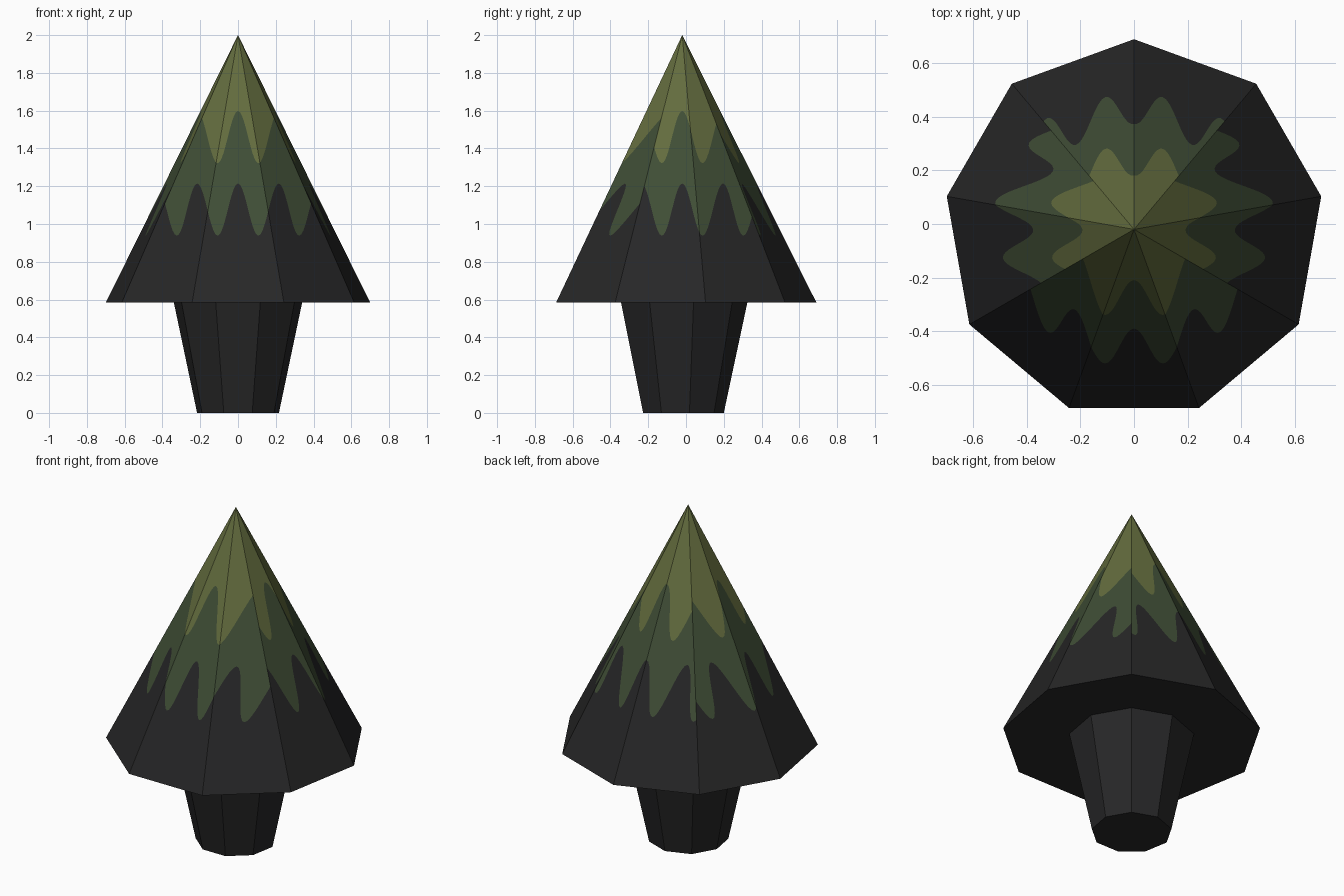
import bpy, bmesh, math
from mathutils import Vector

if "Cube" in bpy.data.objects:
    bpy.data.objects.remove(bpy.data.objects["Cube"])

SIDES, CY = 9, -0.02            # nine-sided tree, axis slightly forward
BASE_Z, TOP_Z = 0.585, 2.0
PERIOD, STEP = 0.216, 0.0108    # zigzag wavelength and strip width


def material(name, rgb):
    m = bpy.data.materials.new(name)
    m.diffuse_color = (*rgb, 1)
    m.use_nodes = True
    m.node_tree.nodes["Principled BSDF"].inputs["Base Color"].default_value = m.diffuse_color
    return m


charcoal = material("charcoal", (0.020, 0.020, 0.0205))
dark_green = material("dark green", (0.050, 0.075, 0.036))
olive_green = material("olive green", (0.125, 0.150, 0.048))


def ring(radius, z):
    return [Vector((radius * math.cos(a), CY + radius * math.sin(a), z))
            for a in (math.pi / 2 + i * math.tau / SIDES for i in range(SIDES))]


def finish(name, bm, mats):
    bmesh.ops.remove_doubles(bm, verts=bm.verts, dist=1e-6)
    me = bpy.data.meshes.new(name)
    bm.to_mesh(me)
    bm.free()
    for m in mats:
        me.materials.append(m)
    ob = bpy.data.objects.new(name, me)
    bpy.context.collection.objects.link(ob)


def add_face(bm, pts, mat=0):
    if len(pts) < 3:
        return
    f = bm.faces.new([bm.verts.new(p) for p in pts])
    f.material_index = mat
    if f.calc_area() < 1e-9:
        bm.faces.remove(f)


def clip(poly, dist):
    """Keep the part of a polygon where the linear function dist is positive."""
    out = []
    for a, b in zip(poly, poly[1:] + poly[:1]):
        da, db = dist(a), dist(b)
        if da >= 0:
            out.append(a)
        if (da > 0 and db < 0) or (da < 0 and db > 0):
            out.append(a.lerp(b, da / (da - db)))
    return out


def wave(u, mid):
    return mid + 0.138 * math.cos(math.tau * u / PERIOD)


# Trunk: tapered prism
bm = bmesh.new()
low, high = ring(0.22, 0), ring(0.345, BASE_Z)
for i in range(SIDES):
    j = (i + 1) % SIDES
    add_face(bm, [low[i], low[j], high[j], high[i]])
add_face(bm, low[::-1])
finish("trunk", bm, [charcoal])

# Foliage: cone whose sides are cut along two wavy colour borders
bm = bmesh.new()
rim, apex = ring(0.71, BASE_Z), Vector((0, CY, TOP_Z))
add_face(bm, rim[::-1])
for i in range(SIDES):
    tri = [rim[i], rim[(i + 1) % SIDES], apex]
    n = (tri[1] - tri[0]).cross(tri[2] - tri[0])
    # the wave runs along x or y, depending on which way the side faces
    if abs(n.x) > abs(n.y):
        along = lambda p: p.y - CY
    else:
        along = lambda p: p.x
    us = [along(p) for p in tri]
    for k in range(math.floor(min(us) / STEP), math.ceil(max(us) / STEP)):
        u0, u1 = k * STEP, (k + 1) * STEP
        strip = clip(clip(tri, lambda p: along(p) - u0), lambda p: u1 - along(p))

        def above(p, mid):
            t = (along(p) - u0) / STEP
            return p.z - (wave(u0, mid) * (1 - t) + wave(u1, mid) * t)

        lower, upper = 1.076, 1.46
        add_face(bm, clip(strip, lambda p: -above(p, lower)), 0)
        rest = clip(strip, lambda p: above(p, lower))
        add_face(bm, clip(rest, lambda p: -above(p, upper)), 1)
        add_face(bm, clip(rest, lambda p: above(p, upper)), 2)
finish("foliage", bm, [charcoal, dark_green, olive_green])
